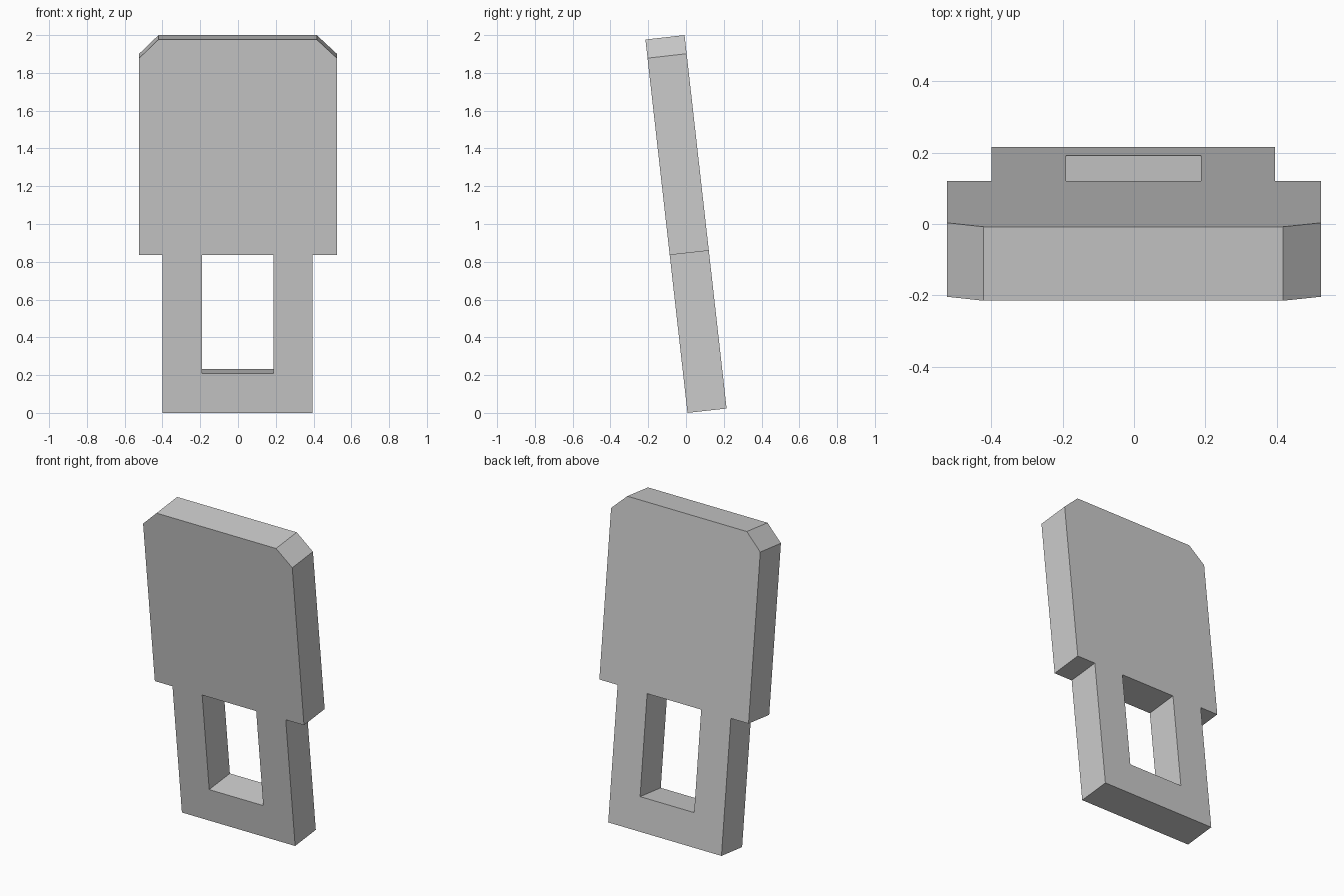
import bpy, bmesh
from math import radians
from mathutils import Matrix

if "Cube" in bpy.data.objects:
    bpy.data.objects.remove(bpy.data.objects["Cube"])

TILT = radians(6.43)
THICK, LENGTH = 0.2083, 1.989
SHOULDER, HOLE_Z, CHAMFER_Z = 0.841, 0.211, 1.89
LEG_L, LEG_R = -0.399, 0.395
HOLE_L, HOLE_R = -0.191, 0.188
WIDE = 0.523

# Flat outline pieces (x, height), sharing corners
stem_base = [(LEG_L, 0), (LEG_R, 0), (LEG_R, SHOULDER), (HOLE_R, SHOULDER),
             (HOLE_R, HOLE_Z), (HOLE_L, HOLE_Z)]
left_leg = [(LEG_L, 0), (HOLE_L, HOLE_Z), (HOLE_L, SHOULDER), (LEG_L, SHOULDER)]
blade = [(-WIDE, SHOULDER), (LEG_L, SHOULDER), (HOLE_L, SHOULDER), (HOLE_R, SHOULDER),
         (LEG_R, SHOULDER), (WIDE, SHOULDER), (WIDE, CHAMFER_Z), (0.417, LENGTH),
         (-0.421, LENGTH), (-WIDE, CHAMFER_Z)]

bm = bmesh.new()
for outline in (stem_base, left_leg, blade):
    bm.faces.new([bm.verts.new((x, 0, z)) for x, z in outline])
bmesh.ops.remove_doubles(bm, verts=bm.verts, dist=1e-5)

# Thicken the plate backwards
ext = bmesh.ops.extrude_face_region(bm, geom=bm.faces[:], use_keep_orig=True)
moved = [g for g in ext["geom"] if isinstance(g, bmesh.types.BMVert)]
bmesh.ops.translate(bm, verts=moved, vec=(0, THICK, 0))
bmesh.ops.recalc_face_normals(bm, faces=bm.faces)

# Lean the plate forwards and stand it on the ground
bm.transform(Matrix.Translation((0, 0.008, 0)) @ Matrix.Rotation(TILT, 4, 'X'))

mesh = bpy.data.meshes.new("slotted_plate")
bm.to_mesh(mesh)
bm.free()
bpy.context.collection.objects.link(bpy.data.objects.new("slotted_plate", mesh))
